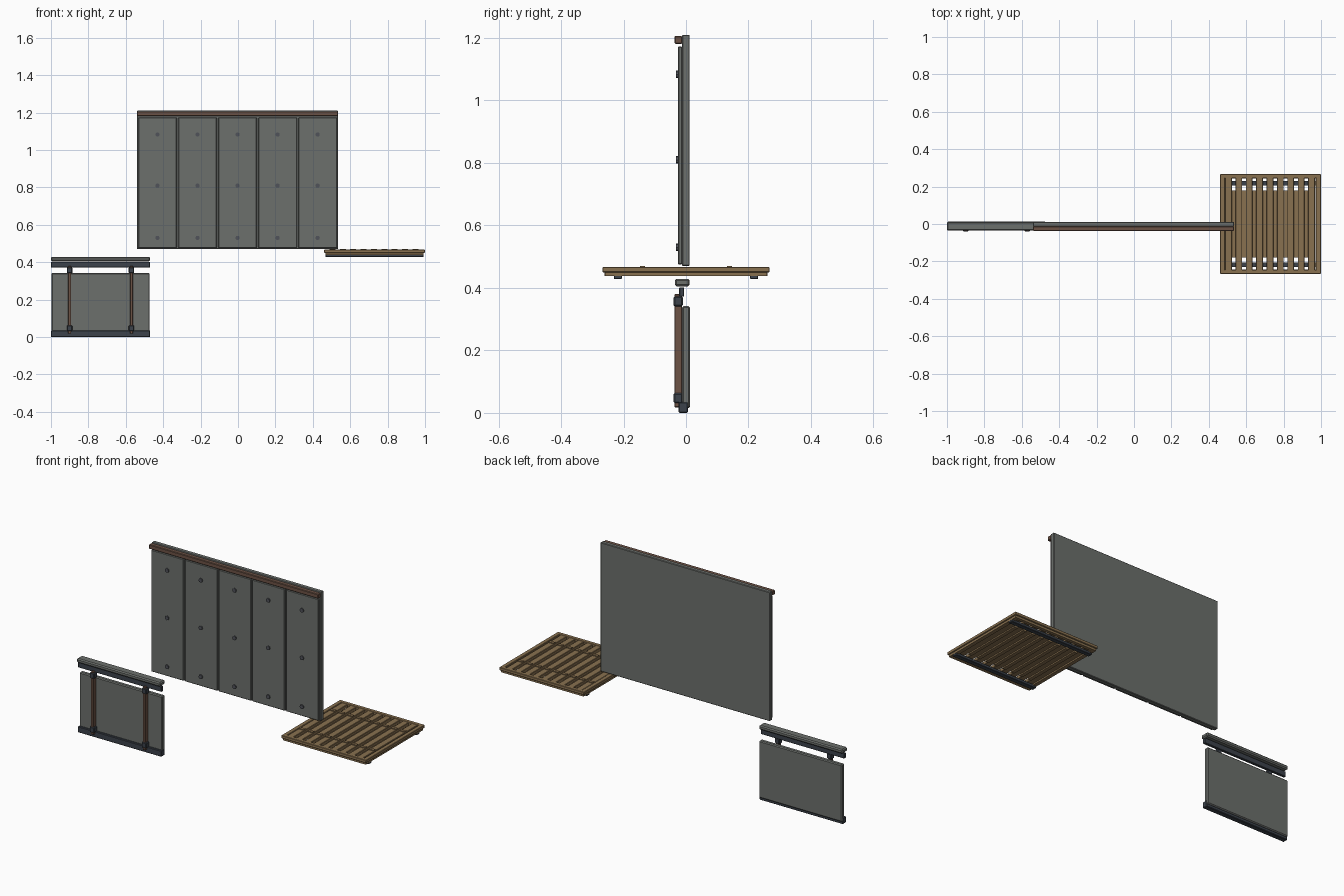
import bpy, math

cube = bpy.data.objects.get("Cube")
if cube:
    bpy.data.objects.remove(cube, do_unlink=True)


def material(name, r, g, b):
    m = bpy.data.materials.new(name)
    m.use_nodes = True
    m.diffuse_color = (r, g, b, 1)
    m.node_tree.nodes["Principled BSDF"].inputs["Base Color"].default_value = (r, g, b, 1)
    return m


grey = material("concrete grey", 0.15, 0.16, 0.15)
slate = material("dark slate", 0.045, 0.055, 0.07)
steel = material("bolt steel", 0.08, 0.085, 0.10)
rust = material("rusty brown", 0.15, 0.085, 0.06)
wood = material("weathered wood", 0.25, 0.165, 0.08)


def box(name, mat, x, y, z, bevel=0.0):
    """Box from (min, max) ranges, with an optional chamfer."""
    bpy.ops.mesh.primitive_cube_add(size=1, location=[sum(r) / 2 for r in (x, y, z)])
    ob = bpy.context.object
    ob.name = name
    ob.scale = [r[1] - r[0] for r in (x, y, z)]
    bpy.ops.object.transform_apply(location=False, rotation=False, scale=True)
    ob.data.materials.append(mat)
    if bevel:
        mod = ob.modifiers.new("chamfer", "BEVEL")
        mod.width = bevel
        mod.segments = 1
    return ob


def around(c, half):
    return (c - half, c + half)


def bolt(name, x, y, z):
    bpy.ops.mesh.primitive_cylinder_add(vertices=8, radius=0.012, depth=0.010,
                                        location=(x, y, z), rotation=(math.pi / 2, 0, 0))
    ob = bpy.context.object
    ob.name = name
    ob.data.materials.append(steel)


# Tall wall: backing, five cladding panels with bolts, top trim
box("wall_backing", grey, (-0.54, 0.535), (-0.013, 0.012), (0.47, 1.21), 0.003)
pitch = 0.214
for i in range(5):
    x = (i - 2) * pitch - 0.0025
    box("wall_panel", grey, around(x, pitch / 2 - 0.004), (-0.026, -0.012), (0.475, 1.173), 0.003)
    for z in (0.53, 0.81, 1.083):
        bolt("wall_bolt", x, -0.027, z)
box("wall_top_trim", rust, (-0.54, 0.535), (-0.037, -0.012), (1.181, 1.206), 0.003)

# Low barrier: panel, bottom rail, top rail and cap
span = (-1.0, -0.47)
box("barrier_panel", grey, (-0.998, -0.472), (-0.013, 0.013), (0.015, 0.342), 0.005)
box("barrier_bottom_rail", slate, span, (-0.024, 0.006), (0.0, 0.035), 0.003)
box("barrier_top_rail", slate, span, (-0.022, -0.006), (0.372, 0.402), 0.002)
box("barrier_cap", grey, span, (-0.036, 0.012), (0.405, 0.429), 0.006)

# Barrier posts with clamps at both ends
for x in (-0.9, -0.57):
    box("barrier_post", rust, around(x, 0.008), (-0.037, -0.013), (0.018, 0.380), 0.002)
    for z in (0.047, 0.357):
        box("post_clamp", slate, around(x, 0.015), (-0.040, -0.010), around(z, 0.016), 0.004)

# Slatted deck: rim, slats, recessed boards
cx = 0.73
for s in (-1, 1):
    box("deck_side_rim", wood, around(cx + s * 0.257, 0.012), (-0.267, 0.267), (0.450, 0.467), 0.002)
    box("deck_end_rim", wood, (0.473, 0.987), around(s * 0.256, 0.011), (0.450, 0.467), 0.002)
    box("deck_side_underrim", wood, around(cx + s * 0.252, 0.011), (-0.26, 0.26), (0.438, 0.450))
    box("deck_end_underrim", wood, (0.478, 0.982), around(s * 0.252, 0.009), (0.438, 0.450))
    box("deck_beam", slate, (0.468, 0.992), around(s * 0.218, 0.013), (0.428, 0.443), 0.002)
step = 0.0555
for i in range(9):
    x = cx + (i - 4) * step - 0.003
    box("deck_slat", wood, around(x, 0.018), (-0.25, 0.25), (0.446, 0.465), 0.002)
    for y in (-0.14, 0.14):
        box("slat_cleat", wood, around(x, 0.016), around(y, 0.008), (0.464, 0.470))
    if i < 8:
        box("deck_gap_board", wood, around(x + step / 2, 0.0105), (-0.18, 0.18), (0.440, 0.450))
